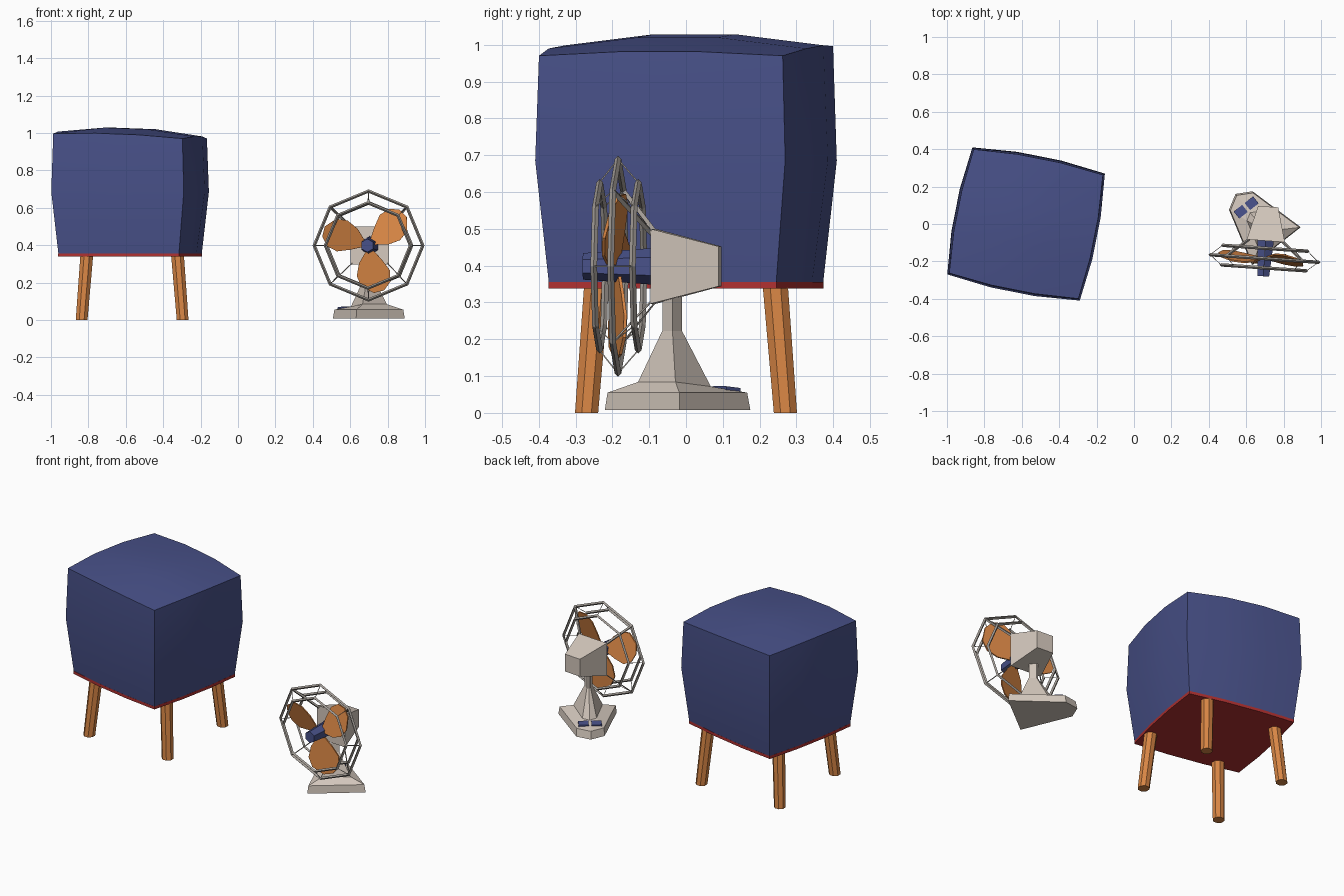
import bpy, bmesh
from math import sin, cos, pi, radians
from mathutils import Vector, Matrix

if "Cube" in bpy.data.objects:
    bpy.data.objects.remove(bpy.data.objects["Cube"])


def material(name, rgb):
    m = bpy.data.materials.new(name)
    m.diffuse_color = (*rgb, 1)
    m.use_nodes = True
    m.node_tree.nodes["Principled BSDF"].inputs["Base Color"].default_value = m.diffuse_color
    return m


BLUE = material("navy_blue", (0.065, 0.082, 0.25))
RED = material("dark_red", (0.43, 0.03, 0.03))
WOOD = material("orange_wood", (0.68, 0.235, 0.058))
BEIGE = material("warm_beige", (0.66, 0.58, 0.51))
STEEL = material("cage_grey", (0.36, 0.33, 0.30))


def mesh(name, verts, faces, mat, M=Matrix()):
    bm = bmesh.new()
    vs = [bm.verts.new(M @ Vector(v)) for v in verts]
    for f in faces:
        bm.faces.new([vs[i] for i in f])
    bmesh.ops.recalc_face_normals(bm, faces=bm.faces)
    me = bpy.data.meshes.new(name)
    bm.to_mesh(me)
    bm.free()
    me.materials.append(mat)
    ob = bpy.data.objects.new(name, me)
    bpy.context.collection.objects.link(ob)
    return ob


def loft(name, rings, mat, M=Matrix(), closed=False):
    n, k = len(rings[0]), len(rings)
    faces = [(a * n + i, a * n + (i + 1) % n, (a + 1) % k * n + (i + 1) % n, (a + 1) % k * n + i)
             for a in range(k if closed else k - 1) for i in range(n)]
    if not closed:
        faces += [tuple(range(n)), tuple(range((k - 1) * n, k * n))]
    return mesh(name, [p for r in rings for p in r], faces, mat, M)


def bar(name, a, b, r, mat, M, n=4):
    a, b = Vector(a), Vector(b)
    q = (b - a).to_track_quat('Z', 'Y')
    circle = [q @ Vector((r * cos(2 * pi * i / n), r * sin(2 * pi * i / n), 0)) for i in range(n)]
    return loft(name, [[p + c for c in circle] for p in (a, b)], mat, M)


# ---- padded stool: bulging 3 x 3 x 2 block ----
STOOL = Matrix.Translation((-0.577, 0, 0)) @ Matrix.Rotation(radians(-11.2), 4, 'Z')
PERIM = [(i, 0) for i in range(3)] + [(3, j) for j in range(3)] + \
        [(3 - i, 3) for i in range(3)] + [(0, 3 - j) for j in range(3)]


def pad_point(i, j, scale, bulge, z):
    u, v = i / 1.5 - 1, j / 1.5 - 1
    x, y = 0.361 * scale * u, 0.346 * scale * v
    if i in (0, 3):
        x += u * bulge * (1 - v * v)
    if j in (0, 3):
        y += v * bulge * (1 - u * u)
    return x, y, z


def top_z(i, j):
    edge = (i in (0, 3)) + (j in (0, 3))
    return 0.983 - 0.013 * (i / 1.5 - 1) + (0.041, 0.011, 0)[edge]


verts = [pad_point(i, j, 0.91, 0.014, 0.355) for i, j in PERIM]
verts += [pad_point(i, j, 1.0, 0.026, 0.685) for i, j in PERIM]
verts += [pad_point(i, j, 0.975, 0.022, top_z(i, j)) for i, j in PERIM]
index = {p: 24 + k for k, p in enumerate(PERIM)}
for p in [(1, 1), (2, 1), (1, 2), (2, 2)]:
    index[p] = len(verts)
    verts.append(pad_point(*p, 0.975, 0, top_z(*p)))
faces = [(a + k, a + (k + 1) % 12, a + 12 + (k + 1) % 12, a + 12 + k) for a in (0, 12) for k in range(12)]
faces += [(index[i, j], index[i + 1, j], index[i + 1, j + 1], index[i, j + 1])
          for i in range(3) for j in range(3)]
faces.append(tuple(range(12)))
cushion = mesh("stool_cushion", verts, faces, BLUE, STOOL)
bpy.context.view_layer.objects.active = cushion
cushion.select_set(True)
bpy.ops.object.shade_smooth_by_angle(angle=radians(40))

# red underside board
loft("stool_board", [[pad_point(i, j, 0.912, 0.014, z) for i, j in PERIM] for z in (0.338, 0.356)], RED, STOOL)

# splayed legs
for sx in (-1, 1):
    for sy in (-1, 1):
        rings = [[(-0.566 + sx * d + r * cos(pi * (k + .5) / 4), sy * d + r * sin(pi * (k + .5) / 4), z)
                  for k in range(8)] for z, d, r in ((0, 0.27, 0.034), (0.34, 0.243, 0.037))]
        loft("stool_leg", rings, WOOD)

# ---- fan base: five-sided foot lofted into the neck ----
BASE = Matrix.Translation((0.70, -0.04, 0)) @ Matrix.Rotation(radians(38), 4, 'Z')
FOOT = [(-0.165, -0.10), (0.165, -0.10), (0.08, 0.21), (0, 0.255), (-0.08, 0.21)]
LEVELS = [(1, 0.008, 0), (0.96, 0.055, 0), (0.5, 0.08, -0.08), (0.135, 0.223, 0), (0.135, 0.36, 0)]
loft("fan_base", [[(s * k, f * k, z + t * f * k) for s, f in FOOT] for k, z, t in LEVELS], BEIGE, BASE)

# two buttons on the foot
for s in (-0.037, 0.037):
    loft("fan_button", [[(s + a * 0.029, 0.163 + b * 0.024, z - 0.1 * b * 0.024)
                         for a, b in ((-1, -1), (1, -1), (1, 1), (-1, 1))] for z in (0.055, 0.07)], BLUE, BASE)

# ---- fan head, turned slightly ----
HEAD = Matrix.Translation((0.708, -0.04, 0.398)) @ Matrix.Rotation(radians(-4), 4, 'Z')
loft("fan_motor", [[(a * r, y, b * r) for a, b in ((-1, -1), (1, -1), (1, 1), (-1, 1))]
                   for y, r in ((-0.05, 0.102), (0.133, 0.054))], BEIGE, HEAD)
loft("fan_hub", [[(r * sin(pi * k / 3), y, r * cos(pi * k / 3)) for k in range(6)]
                 for y, r in ((-0.24, 0.036), (-0.045, 0.05))], BLUE, HEAD)

# three pitched blades
OUTLINE = [(0.03, -0.02), (0.085, -0.065), (0.15, -0.088), (0.21, -0.075), (0.255, -0.015),
           (0.25, 0.04), (0.21, 0.08), (0.15, 0.088), (0.085, 0.055), (0.03, 0.02)]
for angle in (40, 160, 280):
    a = radians(angle)
    rings = [[(u * cos(a) - t * sin(a), -0.145 + 0.32 * t + d, u * sin(a) + t * cos(a)) for u, t in OUTLINE]
             for d in (-0.004, 0.004)]
    loft("fan_blade", rings, WOOD, HEAD)

# octagonal cage rings
RINGS = [(0.228, -0.195), (0.291, -0.145), (0.228, -0.09)]
for R, y in RINGS:
    rings = [[((R + 0.009 * cos(pi * m / 2)) * sin(pi * k / 4), y + 0.009 * sin(pi * m / 2),
               (R + 0.009 * cos(pi * m / 2)) * cos(pi * k / 4)) for m in range(4)] for k in range(8)]
    loft("cage_ring", rings, STEEL, HEAD, closed=True)

# thin ties between rings, and diagonal stays back to the motor
for k in range(8):
    path = [(R * sin(pi * k / 4), y, R * cos(pi * k / 4)) for R, y in RINGS]
    for p, q in zip(path, path[1:]):
        bar("cage_tie", p, q, 0.002, STEEL, HEAD, 3)
    if k % 2:
        c = 0.09 if k in (1, 7) else 0.095
        end = (c * (1 if k < 4 else -1), -0.048, c * (1 if k in (1, 7) else -1))
        r = 0.008 if k in (1, 7) else 0.003
        bar("cage_stay", path[1], end, r, STEEL, HEAD)
